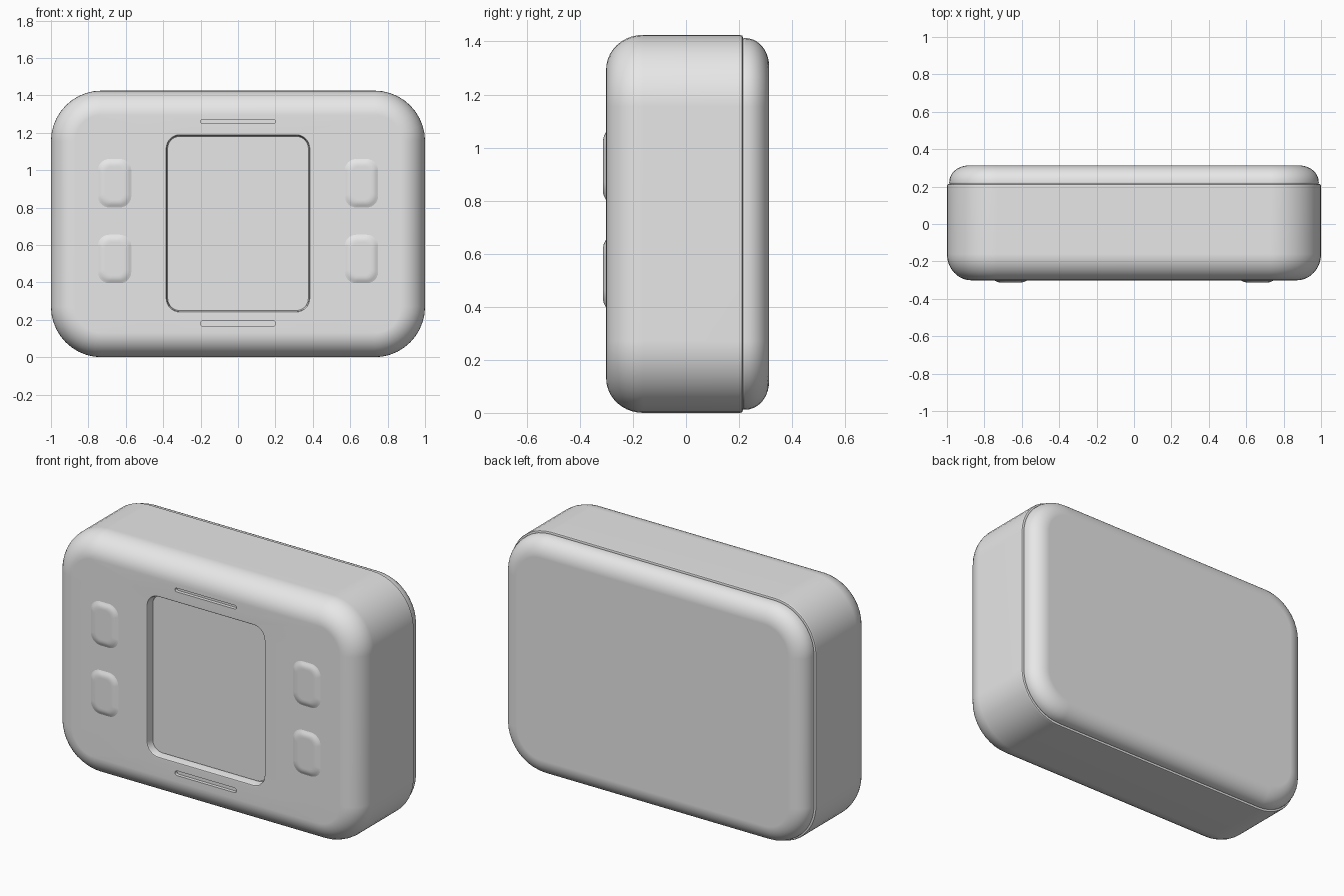
import bpy
import bmesh
from math import sin, cos, pi, radians

old = bpy.data.objects.get("Cube")
if old:
    bpy.data.objects.remove(old, do_unlink=True)

grey = bpy.data.materials.new("light grey plastic")
grey.use_nodes = True
grey.diffuse_color = (0.8, 0.8, 0.8, 1)
grey.node_tree.nodes["Principled BSDF"].inputs["Base Color"].default_value = (0.8, 0.8, 0.8, 1)

HALF_W, HALF_H, CORNER = 1.0, 0.7125, 0.27
MID_Z = HALF_H
SEGMENTS = 10


def ring(hw, hh, r, y, x=0, z=MID_Z):
    """Rounded rectangle facing the front."""
    pts = []
    for k, (sx, sz) in enumerate([(1, 1), (-1, 1), (-1, -1), (1, -1)]):
        for i in range(SEGMENTS + 1):
            a = (k + i / SEGMENTS) * pi / 2
            pts.append((x + sx * (hw - r) + r * cos(a), y, z + sz * (hh - r) + r * sin(a)))
    return pts


def loft(name, rings):
    """Skin matching rings and cap both ends."""
    bm = bmesh.new()
    loops = [[bm.verts.new(p) for p in pts] for pts in rings]
    n = len(loops[0])
    for a, b in zip(loops, loops[1:]):
        for i in range(n):
            j = (i + 1) % n
            bm.faces.new((a[i], a[j], b[j], b[i]))
    bm.faces.new(loops[0])
    bm.faces.new(loops[-1])
    bmesh.ops.recalc_face_normals(bm, faces=bm.faces)
    mesh = bpy.data.meshes.new(name)
    bm.to_mesh(mesh)
    bm.free()
    mesh.materials.append(grey)
    obj = bpy.data.objects.new(name, mesh)
    bpy.context.collection.objects.link(obj)
    return obj


def select(obj):
    bpy.ops.object.select_all(action='DESELECT')
    obj.select_set(True)
    bpy.context.view_layer.objects.active = obj


def smooth(obj):
    select(obj)
    bpy.ops.object.shade_smooth_by_angle(angle=radians(35))
    obj.modifiers.new("Weighted normals", 'WEIGHTED_NORMAL').keep_sharp = True


def inset(d, y):
    """Outer outline pulled in by d."""
    return ring(HALF_W - d, HALF_H - d, CORNER - d, y)


# Front casing: straight walls, rounded front edge, recessed window
FRONT, SEAM, BACK = -0.301, 0.215, 0.313
STEPS = 10
WIN_W, WIN_H, WIN_Z = 0.39, 0.48, 0.715
rings = [inset(0.012, SEAM), inset(0.003, SEAM - 0.003), inset(0, SEAM - 0.012)]
for i in range(STEPS + 1):
    a = i / STEPS * pi / 2
    rings.append(inset(0.13 * (1 - cos(a)), FRONT + 0.14 * (1 - sin(a))))
for d, y in [(0, FRONT), (0.006, FRONT + 0.002), (0.01, FRONT + 0.008), (0.014, FRONT + 0.045)]:
    rings.append(ring(WIN_W - d, WIN_H - d, 0.08 - d, y, z=WIN_Z))
casing = loft("front_casing", rings)

# Speaker slots above and below the window
for z, h in [(1.26, 0.011), (0.18, 0.014)]:
    cutter = loft("slot_cutter", [ring(0.2, h, h * 0.9, y, z=z) for y in (FRONT - 0.05, FRONT + 0.02)])
    cutter.hide_render = True
    cut = casing.modifiers.new("Slot", 'BOOLEAN')
    cut.operation = 'DIFFERENCE'
    cut.solver = 'EXACT'
    cut.object = cutter
    select(casing)
    bpy.ops.object.modifier_apply(modifier=cut.name)
    bpy.data.objects.remove(cutter, do_unlink=True)
smooth(casing)

# Screen plate on the floor of the window
smooth(loft("screen", [ring(WIN_W - 0.018, WIN_H - 0.018, 0.062, FRONT + y, z=WIN_Z)
                       for y in (0.046, 0.038)]))

# Rear cover: small step at the seam, then a rounded back edge
rings = [inset(0.016, SEAM - 0.004), inset(0.012, SEAM + 0.004)]
for i in range(STEPS + 1):
    a = i / STEPS * pi / 2
    rings.append(inset(0.012 + 0.105 * (1 - cos(a)), SEAM + 0.008 + (BACK - SEAM - 0.008) * sin(a)))
smooth(loft("rear_cover", rings))

# Four soft push buttons
for side, x in (("left", 0.66), ("right", -0.66)):
    for level, z in (("upper", 0.93), ("lower", 0.525)):
        rings = [ring(0.095 - d, 0.135 - d, 0.065 - d * 0.6, FRONT - y, x, z)
                 for d, y in [(0, -0.002), (0.008, 0.001), (0.016, 0.005),
                              (0.024, 0.009), (0.034, 0.0112), (0.046, 0.012)]]
        smooth(loft(f"{level}_{side}_button", rings))
